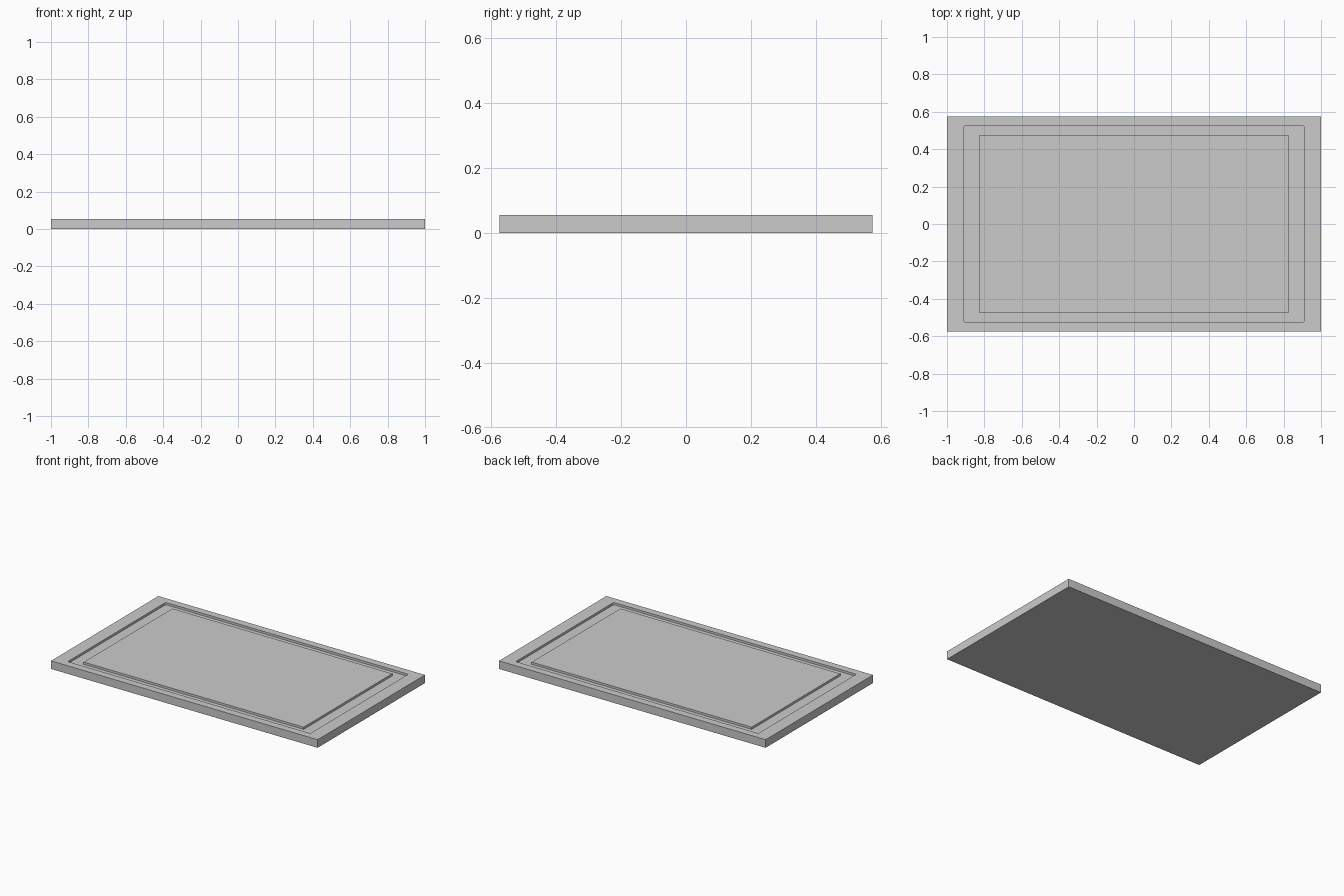
import bpy, bmesh

if "Cube" in bpy.data.objects:
    bpy.data.objects.remove(bpy.data.objects["Cube"])

THICK = 0.055   # board thickness
DEPTH = 0.015   # groove depth


def slab(name, hx, hy, z0, z1, corner=0.0):
    """Box centred on the z axis, optionally with rounded vertical edges."""
    bm = bmesh.new()
    bmesh.ops.create_cube(bm, size=2)
    for v in bm.verts:
        v.co = (v.co.x * hx, v.co.y * hy, z1 if v.co.z > 0 else z0)
    if corner:
        upright = [e for e in bm.edges
                   if abs(e.verts[0].co.z - e.verts[1].co.z) > 1e-6]
        bmesh.ops.bevel(bm, geom=upright, offset=corner, offset_type='OFFSET',
                        segments=4, profile=0.5, affect='EDGES')
    mesh = bpy.data.meshes.new(name)
    bm.to_mesh(mesh)
    bm.free()
    obj = bpy.data.objects.new(name, mesh)
    bpy.context.collection.objects.link(obj)
    return obj


def boolean(target, tool, operation):
    mod = target.modifiers.new(tool.name, 'BOOLEAN')
    mod.operation = operation
    mod.solver = 'EXACT'
    mod.object = tool
    tool.hide_render = True
    tool.hide_set(True)


# Board with a rectangular channel cut into its top
board = slab("board", 1.0, 0.575, 0.0, THICK)
groove = slab("groove_cutter", 0.91, 0.525, THICK - DEPTH, THICK + 0.05, corner=0.01)

# Centre panel is kept at the height of the rim
keep = slab("centre_keeper", 0.825, 0.475, THICK - DEPTH - 0.02, THICK + 0.1)
boolean(groove, keep, 'DIFFERENCE')
boolean(board, groove, 'DIFFERENCE')
